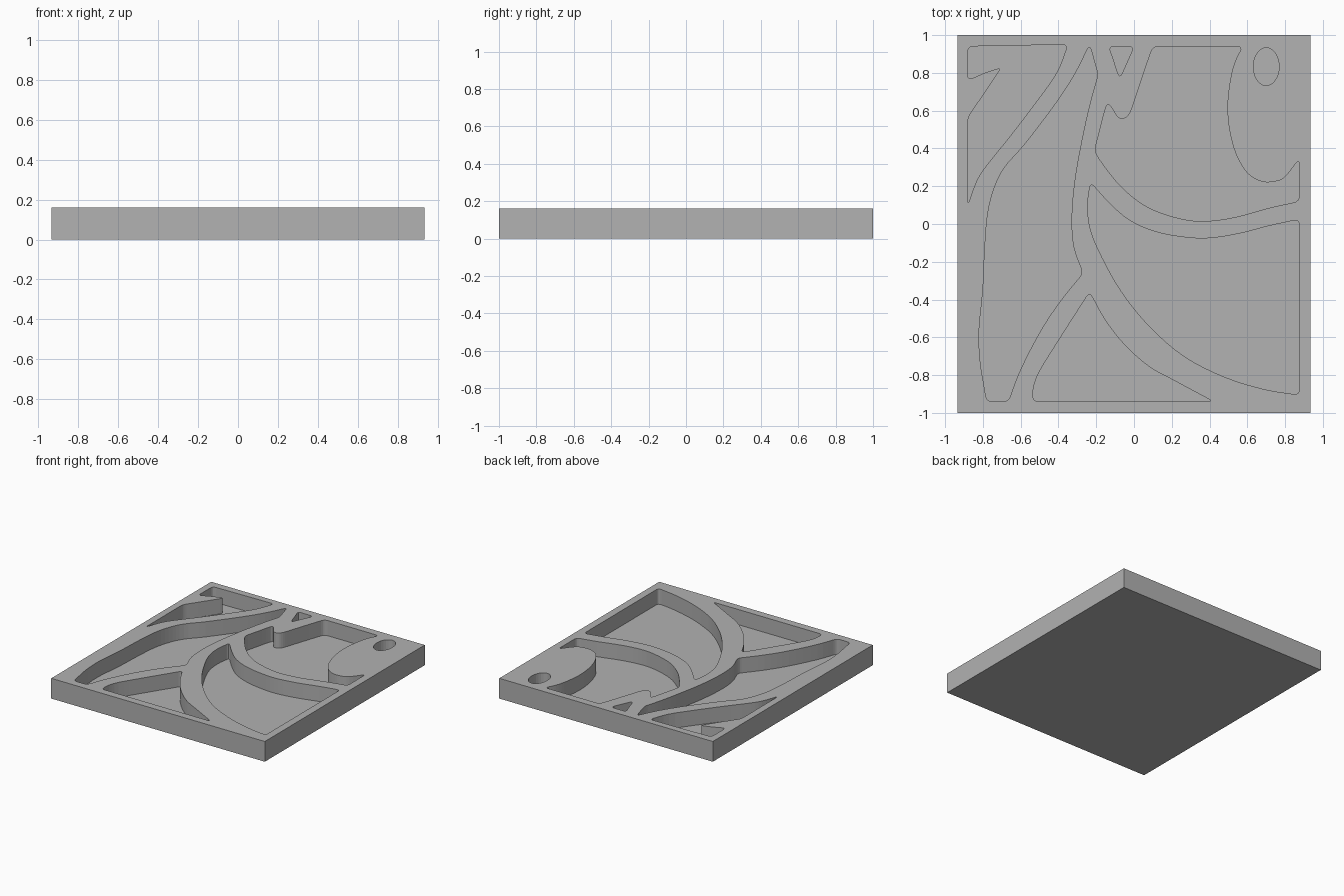
import bpy, bmesh, math
from mathutils import Vector

if "Cube" in bpy.data.objects:
    bpy.data.objects.remove(bpy.data.objects["Cube"])

WIDTH, LENGTH, HEIGHT, FLOOR = 1.87, 2.0, 0.16, 0.04
CORNER = 0.03   # cut-back distance of the rounded pocket corners

grey = bpy.data.materials.new("plain grey")
grey.diffuse_color = (0.445, 0.445, 0.445, 1)
grey.use_nodes = True
grey.node_tree.nodes["Principled BSDF"].inputs["Base Color"].default_value = grey.diffuse_color


def smooth_run(pts, steps=4):
    """Catmull-Rom curve through the points of one edge, corner to corner."""
    if len(pts) == 2:
        return pts
    p = [2 * pts[0] - pts[1]] + pts + [2 * pts[-1] - pts[-2]]
    out = []
    for a, b, c, d in zip(p, p[1:], p[2:], p[3:]):
        for i in range(steps):
            t = i / steps
            out.append(0.5 * (2 * b + (c - a) * t + (2 * a - 5 * b + 4 * c - d) * t * t
                              + (3 * b - a - 3 * c + d) * t ** 3))
    return out + [pts[-1]]


def rounded_outline(runs):
    """Closed outline: each run starts at a corner and ends where the next begins."""
    runs = [[Vector(p) for p in r] for r in runs]
    edges = [smooth_run(r + [runs[(i + 1) % len(runs)][0]]) for i, r in enumerate(runs)]
    trimmed = []
    for e in edges:
        a, b = e[0], e[-1]
        mid = [p for p in e[1:-1] if (p - a).length > CORNER * 1.1 and (p - b).length > CORNER * 1.1]
        start = a + ((mid[0] if mid else b) - a).normalized() * CORNER
        end = b + ((mid[-1] if mid else a) - b).normalized() * CORNER
        trimmed.append([start] + mid + [end])
    outline = []
    for i, e in enumerate(trimmed):
        corner, before = edges[i][0], trimmed[i - 1][-1]
        for t in (0.25, 0.5, 0.75):
            outline.append(before * (1 - t) ** 2 + corner * 2 * t * (1 - t) + e[0] * t * t)
        outline += e
    return outline


def prism(name, outline, z0, z1):
    bm = bmesh.new()
    face = bm.faces.new([bm.verts.new((p[0], p[1], z0)) for p in outline])
    top = bmesh.ops.extrude_face_region(bm, geom=[face])["geom"]
    bmesh.ops.translate(bm, vec=(0, 0, z1 - z0),
                        verts=[g for g in top if isinstance(g, bmesh.types.BMVert)])
    bmesh.ops.recalc_face_normals(bm, faces=bm.faces)
    mesh = bpy.data.meshes.new(name)
    bm.to_mesh(mesh)
    bm.free()
    mesh.materials.append(grey)
    obj = bpy.data.objects.new(name, mesh)
    bpy.context.collection.objects.link(obj)
    return obj


# Rectangular slab
w, l = WIDTH / 2, LENGTH / 2
tile = prism("tile", [(-w, -l), (w, -l), (w, l), (-w, l)], 0, HEIGHT)


def cut_pocket(name, outline):
    """Sink a flat-bottomed pocket into the tile."""
    cutter = prism(name, outline, FLOOR, HEIGHT + 0.1)
    cutter.hide_render = True
    mod = tile.modifiers.new(name, 'BOOLEAN')
    mod.operation, mod.solver, mod.object = 'DIFFERENCE', 'EXACT', cutter
    bpy.context.view_layer.objects.active = tile
    bpy.ops.object.modifier_apply(modifier=mod.name)
    bpy.data.objects.remove(cutter)


# Upper left pocket with a pointed wedge left standing
cut_pocket("upper_left_pocket", rounded_outline([
    [(-.88, .94)],
    [(-.35, .95), (-.41, .80), (-.53, .63), (-.66, .46), (-.765, .33), (-.83, .235)],
    [(-.88, .10)],
    [(-.88, .565), (-.79, .695)],
    [(-.70, .83), (-.79, .80)],
    [(-.88, .76)]]))

# Long sweeping pocket on the left
cut_pocket("left_pocket", rounded_outline([
    [(-.235, .95), (-.315, .79), (-.42, .63), (-.58, .42), (-.685, .30), (-.74, .19),
     (-.775, .05), (-.79, -.135), (-.80, -.35), (-.82, -.56), (-.815, -.72), (-.795, -.85)],
    [(-.78, -.94)],
    [(-.665, -.94), (-.605, -.78), (-.50, -.575), (-.395, -.415)],
    [(-.27, -.26), (-.32, -.12), (-.33, .05), (-.31, .26), (-.265, .50), (-.225, .67)],
    [(-.19, .79)]]))

# Small triangular pocket at the top
cut_pocket("small_pocket", rounded_outline([
    [(-.135, .94)], [(0, .94)], [(-.075, .77), (-.093, .82), (-.114, .886)]]))

# Upper right pocket around the rounded lobe
cut_pocket("upper_right_pocket", rounded_outline([
    [(-.14, .645), (-.16, .58), (-.18, .50)],
    [(-.21, .385), (-.145, .29), (-.05, .18), (.08, .085), (.24, .03), (.37, .015),
     (.53, .035), (.715, .085)],
    [(.875, .12)],
    [(.875, .345), (.80, .25), (.745, .225), (.675, .225), (.60, .27), (.54, .37),
     (.505, .50), (.495, .63), (.51, .765), (.535, .86)],
    [(.575, .94)],
    [(.10, .94), (.055, .81), (.01, .675), (-.02, .59), (-.05, .56), (-.085, .565),
     (-.115, .61)]]))

# Oval pocket inside the lobe
cut_pocket("oval_pocket", [(.70 + .068 * math.cos(a), .833 + .10 * math.sin(a))
                           for a in (math.tau * i / 28 for i in range(28))])

# Large lower right pocket
cut_pocket("lower_right_pocket", rounded_outline([
    [(-.23, .22), (-.13, .11), (-.025, .02), (.11, -.04), (.265, -.07), (.40, -.075),
     (.56, -.05), (.715, -.01)],
    [(.875, .025)],
    [(.875, -.905), (.69, -.875), (.48, -.81), (.265, -.70), (.08, -.54), (-.065, -.36),
     (-.17, -.175), (-.23, -.03), (-.245, .10)]]))

# Curved triangular pocket at the bottom
cut_pocket("bottom_pocket", rounded_outline([
    [(-.235, -.36), (-.155, -.505), (-.05, -.64), (.08, -.755), (.215, -.83)],
    [(.42, -.94)],
    [(-.535, -.94)],
    [(-.535, -.87), (-.50, -.78), (-.395, -.61)]]))
